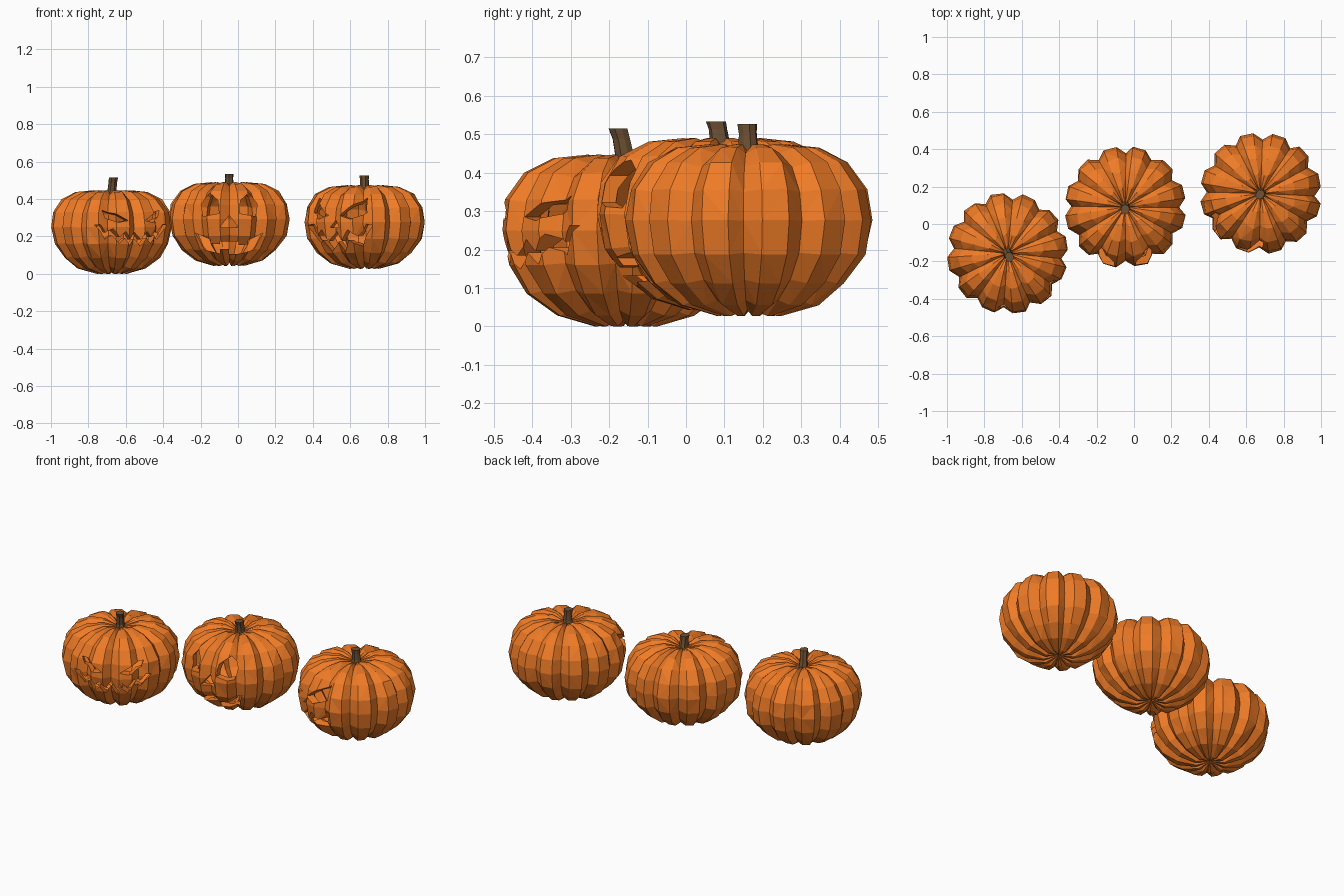
import bpy, bmesh, random
from math import sin, cos, pi, radians
from mathutils import Matrix

if "Cube" in bpy.data.objects:
    bpy.data.objects.remove(bpy.data.objects["Cube"])

random.seed(4)


def material(name, rgb):
    m = bpy.data.materials.new(name)
    m.diffuse_color = (*rgb, 1)
    m.use_nodes = True
    m.node_tree.nodes["Principled BSDF"].inputs["Base Color"].default_value = m.diffuse_color
    return m


ORANGE = material("pumpkin_skin", (0.87, 0.2, 0.02))
BROWN = material("dry_stem", (0.16, 0.085, 0.035))

LOBES = 12
PROFILE = [(.08, 0), (.18, .028), (.255, .085), (.308, .16), (.326, .25),
           (.312, .33), (.265, .40), (.19, .438), (.10, .447), (.035, .43)]


def make_object(name, bm, mat):
    me = bpy.data.meshes.new(name)
    bm.to_mesh(me)
    bm.free()
    me.materials.append(mat)
    ob = bpy.data.objects.new(name, me)
    bpy.context.collection.objects.link(ob)
    return ob


# Ribbed skin: each lobe has a valley and two shoulder columns
def add_skin(bm, scale, flip):
    columns = []
    for k in range(LOBES):
        wob = random.uniform(-.02, .02)
        for t, f in ((0, .885), (.3, .995), (.72, 1.0)):
            columns.append(((k + t) * 2 * pi / LOBES + wob, f))
    rings = []
    for r, z in PROFILE:
        ring = []
        for a, f in columns:
            j = random.uniform(-.006, .006) if f > .9 else 0
            zf = 1 - (1 - f) * .6
            rr = (r + min(j, .326 - r)) * f * scale
            zz = .225 + (z - .225) * zf * scale
            ring.append(bm.verts.new((rr * cos(a), rr * sin(a), zz)))
        rings.append(ring)
    low = bm.verts.new((0, 0, .225 - .205 * scale))
    top = bm.verts.new((0, 0, .225 + .195 * scale))
    n = len(columns)

    def face(*vs):
        bm.faces.new(vs[::-1] if flip else vs)
    for i in range(n):
        j = (i + 1) % n
        face(low, rings[0][j], rings[0][i])
        face(top, rings[-1][i], rings[-1][j])
        for a, b in zip(rings, rings[1:]):
            face(a[i], a[j], b[j], b[i])


# Cutter made of straight prisms running into the front (-y) side
def face_cutter(polys):
    bm = bmesh.new()
    for poly in polys:
        front = [bm.verts.new((x, -.5, z)) for x, z in poly]
        back = [bm.verts.new((x, -.08, z)) for x, z in poly]
        bm.faces.new(front)
        bm.faces.new(back[::-1])
        for i in range(len(poly)):
            j = (i + 1) % len(poly)
            bm.faces.new((front[j], front[i], back[i], back[j]))
    bmesh.ops.recalc_face_normals(bm, faces=bm.faces)
    return make_object("face_cutter", bm, ORANGE)


def mirrored(poly):
    return [poly, [(-x, z) for x, z in poly]]


# Grinning mouth with interlocking pointed teeth
def jagged_mouth(half, z0, rise, gap, tooth, n):
    upper, lower = [], []
    for i in range(1, n):
        u = 2 * i / n - 1
        z = z0 + rise * u * u
        s = tooth * (1 - .5 * u * u)
        d = s / 2 if i % 2 else -s / 2
        upper.append((u * half, z + gap / 2 + d))
        lower.append((u * half, z - gap / 2 + d))
    tip = z0 + rise + .012
    return [(-half, tip)] + lower + [(half, tip)] + upper[::-1]


# Bent, flared six-sided stem
def stem(name, height, lean):
    bm = bmesh.new()
    rings = []
    for t, r in ((0, .036), (.35, .026), (.75, .024), (1, .026)):
        rings.append([bm.verts.new((r * cos(i * pi / 4) * (1 if i % 2 else .88),
                                    -lean * t * t + r * sin(i * pi / 4),
                                    .405 + (height - .405) * t
                                    )) for i in range(8)])
    bm.faces.new(rings[0][::-1])
    bm.faces.new(rings[-1])
    for a, b in zip(rings, rings[1:]):
        for i in range(8):
            j = (i + 1) % 8
            bm.faces.new((a[i], a[j], b[j], b[i]))
    return make_object(name, bm, BROWN)


def pumpkin(name, loc, turn, polys, height, lean):
    place = Matrix.Translation(loc) @ Matrix.Rotation(radians(turn), 4, 'Z')
    bm = bmesh.new()
    add_skin(bm, 1, False)
    add_skin(bm, .87, True)
    bmesh.ops.triangulate(bm, faces=bm.faces)
    body = make_object(name + "_body", bm, ORANGE)
    cutter = face_cutter(polys)
    mod = body.modifiers.new("carve", 'BOOLEAN')
    mod.operation = 'DIFFERENCE'
    mod.solver = 'EXACT'
    mod.object = cutter
    bpy.context.view_layer.update()
    dg = bpy.context.evaluated_depsgraph_get()
    carved = bpy.data.meshes.new_from_object(body.evaluated_get(dg))
    body.modifiers.clear()
    body.data = carved
    bpy.data.objects.remove(cutter)
    body.matrix_world = place
    stem(name + "_stem", height, lean).matrix_world = place


# Left: narrow slanted eyes and a thin toothy grin
sly = mirrored([(.05, .285), (.10, .275), (.155, .30), (.17, .34), (.11, .32)])
sly.append(jagged_mouth(.215, .185, .065, .035, .04, 14))
pumpkin("left_pumpkin", (-.675, -.157, 0), 25, sly, .515, .022)

# Middle: tall eyes, triangular nose, wide mouth with square teeth
happy = mirrored([(.055, .28), (.14, .265), (.15, .33), (.105, .39), (.06, .35)])
happy.append([(-.05, .205), (.05, .205), (0, .27)])
happy.append([(-.18, .175), (-.13, .085), (-.05, .065), (-.05, .09), (0, .09),
              (0, .062), (.06, .065), (.13, .085), (.18, .175), (.10, .135),
              (.10, .115), (.05, .11), (.05, .13), (-.05, .13), (-.05, .115),
              (-.10, .12), (-.10, .14)])
pumpkin("middle_pumpkin", (-.047, .09, .043), 0, happy, .49, .012)

# Right: angry triangular eyes, small nose, large jagged mouth
angry = mirrored([(.035, .285), (.10, .265), (.165, .30), (.15, .38)])
angry.append([(-.03, .22), (.03, .22), (0, .262)])
angry.append(jagged_mouth(.205, .145, .075, .055, .055, 10))
pumpkin("right_pumpkin", (.677, .163, .027), -32, angry, .50, .005)
